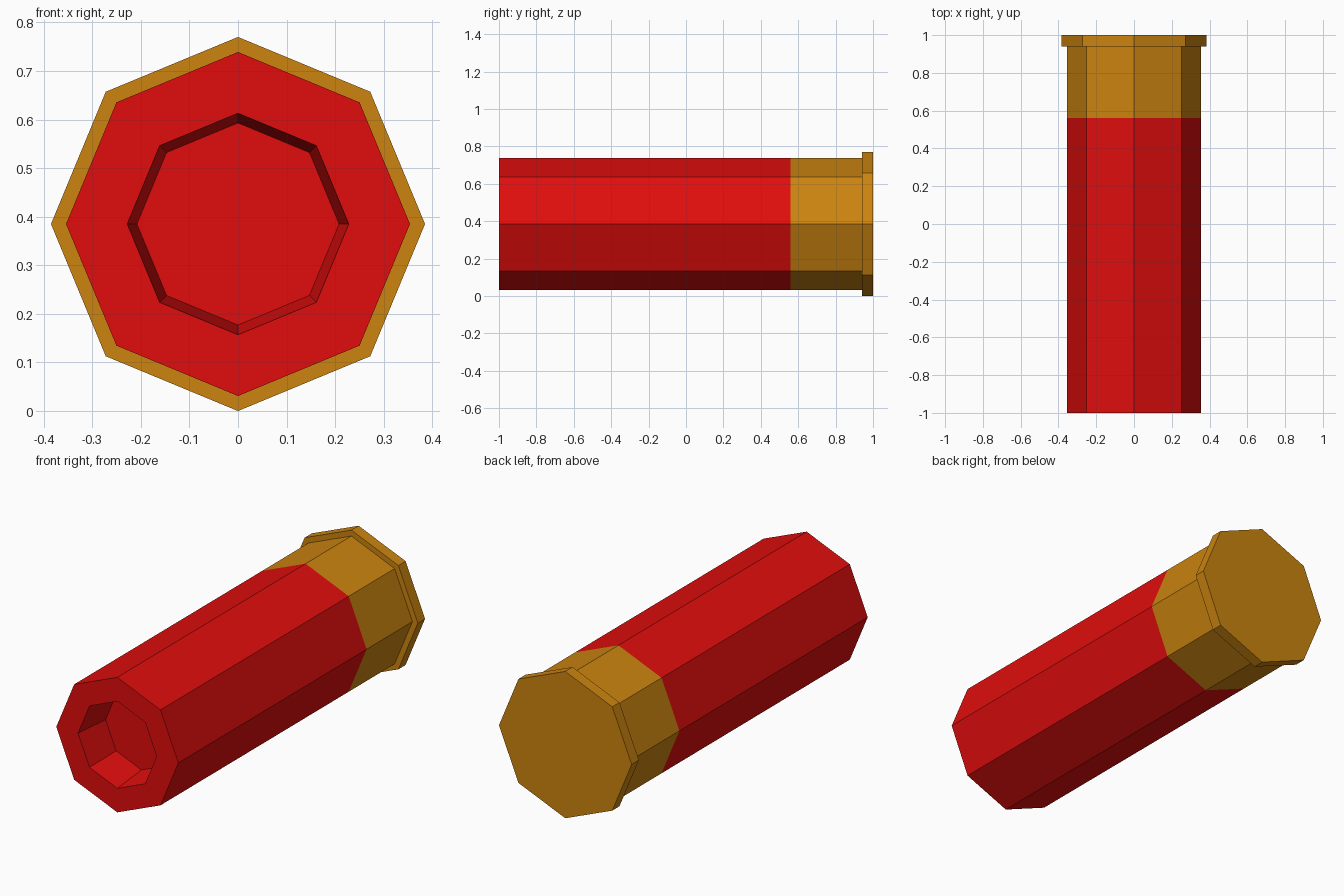
import bpy, bmesh, math

if "Cube" in bpy.data.objects:
    bpy.data.objects.remove(bpy.data.objects["Cube"])

CZ = 0.385   # height of the long axis
SIDES = 8


def material(name, rgb):
    m = bpy.data.materials.new(name)
    m.diffuse_color = (*rgb, 1)
    m.use_nodes = True
    m.node_tree.nodes["Principled BSDF"].inputs["Base Color"].default_value = m.diffuse_color
    return m


red = material("red plastic", (0.75, 0.004, 0.004))
brass = material("brass", (0.60, 0.23, 0.005))


def turned(name, profile, mat, cap_start=True, cap_end=True):
    """Octagonal solid along y from (y, radius) pairs."""
    bm = bmesh.new()
    rings = []
    for y, r in profile:
        rings.append([bm.verts.new((r * math.cos(k * math.tau / SIDES), y,
                                    CZ + r * math.sin(k * math.tau / SIDES)))
                      for k in range(SIDES)])
    for a, b in zip(rings, rings[1:]):
        for k in range(SIDES):
            n = (k + 1) % SIDES
            bm.faces.new((a[k], a[n], b[n], b[k]))
    if cap_start:
        bm.faces.new(rings[0])
    if cap_end:
        bm.faces.new(rings[-1])
    bmesh.ops.recalc_face_normals(bm, faces=bm.faces)
    me = bpy.data.meshes.new(name)
    bm.to_mesh(me)
    bm.free()
    me.materials.append(mat)
    ob = bpy.data.objects.new(name, me)
    bpy.context.collection.objects.link(ob)
    return ob


# Red tube with a tapered recess in its front end
turned("tube", [(-0.80, 0.208), (-1, 0.228), (-1, 0.354), (0.56, 0.354)], red)

# Brass base and its wider rim
turned("base", [(0.56, 0.354), (0.94, 0.354), (0.94, 0.385), (1, 0.385)], brass,
       cap_start=False)
